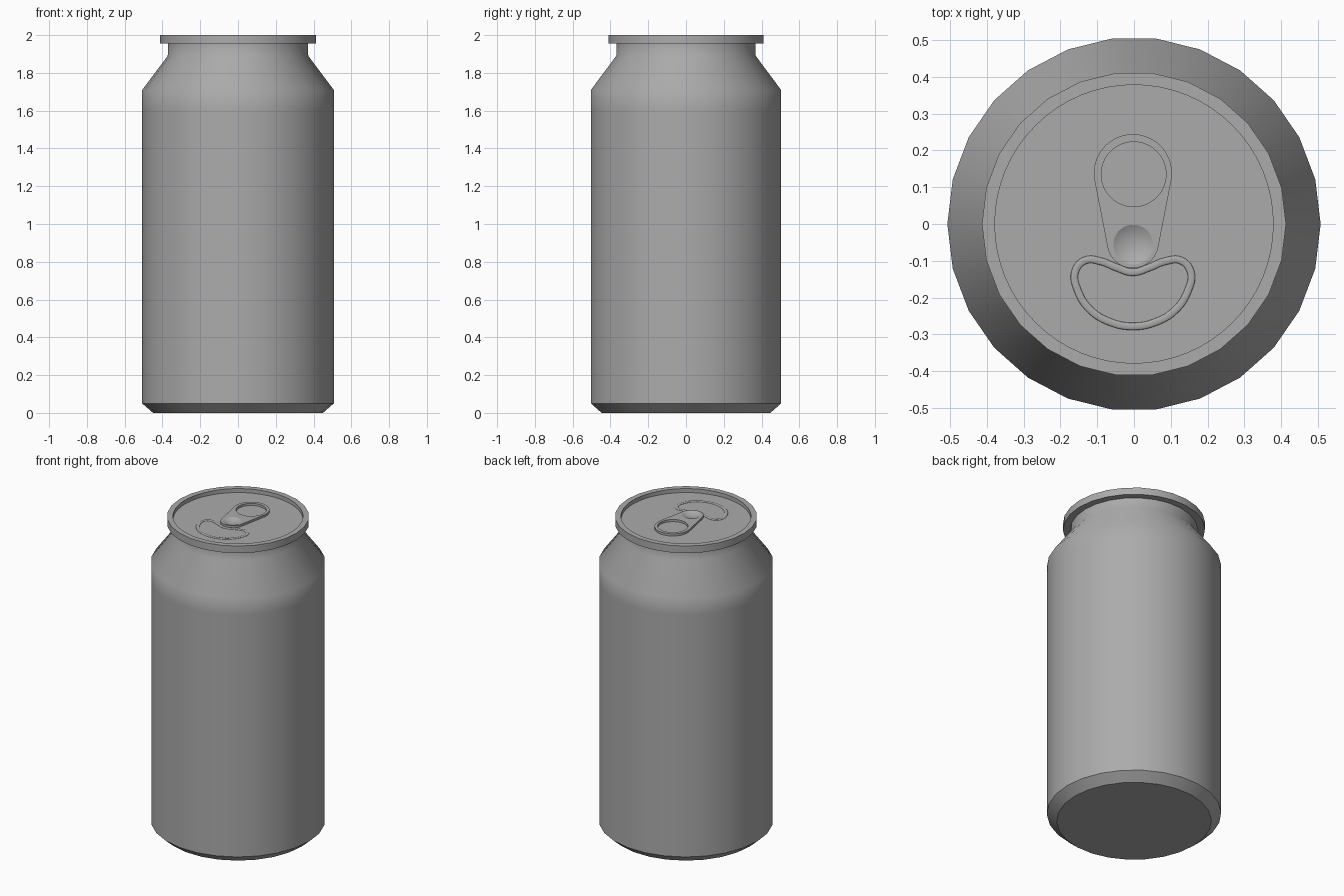
import bpy, bmesh, math
from math import cos, sin, pi, tau, radians

if "Cube" in bpy.data.objects:
    bpy.data.objects.remove(bpy.data.objects["Cube"])

LID = 1.975  # height of the recessed lid surface

metal = bpy.data.materials.new("dark_metal")
metal.diffuse_color = (0.41, 0.41, 0.41, 1)
metal.use_nodes = True
metal.node_tree.nodes["Principled BSDF"].inputs["Base Color"].default_value = metal.diffuse_color


def make(name, bm):
    bmesh.ops.recalc_face_normals(bm, faces=bm.faces)
    me = bpy.data.meshes.new(name)
    bm.to_mesh(me)
    bm.free()
    ob = bpy.data.objects.new(name, me)
    bpy.context.collection.objects.link(ob)
    return ob


def activate(ob):
    bpy.ops.object.select_all(action='DESELECT')
    ob.select_set(True)
    bpy.context.view_layer.objects.active = ob


def finish(ob, angle=40):
    activate(ob)
    bpy.ops.object.shade_smooth_by_angle(angle=radians(angle))
    ob.data.materials.clear()
    ob.data.materials.append(metal)


def lathe(name, profile, n):
    bm = bmesh.new()
    rings = [[bm.verts.new((r * cos(tau * i / n), r * sin(tau * i / n), z))
              for i in range(n)] for r, z in profile]
    for a, b in zip(rings, rings[1:]):
        for i in range(n):
            j = (i + 1) % n
            bm.faces.new((a[i], a[j], b[j], b[i]))
    bm.faces.new(rings[0][::-1])
    bm.faces.new(rings[-1])
    return make(name, bm)


def prism(name, outline, z0, z1):
    bm = bmesh.new()
    f = bm.faces.new([bm.verts.new((x, y, z0)) for x, y in outline])
    top = bmesh.ops.extrude_face_region(bm, geom=[f])['geom']
    bmesh.ops.translate(bm, vec=(0, 0, z1 - z0),
                        verts=[v for v in top if isinstance(v, bmesh.types.BMVert)])
    return make(name, bm)


def arc(cx, cy, r, a0, a1, n):
    return [(cx + r * cos(a0 + (a1 - a0) * i / n), cy + r * sin(a0 + (a1 - a0) * i / n))
            for i in range(n + 1)]


def cut(ob, cutter):
    m = ob.modifiers.new("cut", 'BOOLEAN')
    m.operation, m.solver, m.object = 'DIFFERENCE', 'EXACT', cutter
    activate(ob)
    bpy.ops.object.modifier_apply(modifier=m.name)
    bpy.data.objects.remove(cutter)


# Can body with neck and rim, 26 sides, lid recess cut into the top
body = lathe("can_body", [(0.45, 0), (0.507, 0.05), (0.507, 1.6), (0.507, 1.71),
                          (0.372, 1.89), (0.371, 1.955), (0.413, 1.955), (0.413, 2.0)], 26)
cut(body, lathe("recess_cutter", [(0.378, LID), (0.378, 2.1)], 64))
finish(body)

# Pull tab: tapered plate with round finger hole and a shallow round dimple
TOP = LID + 0.014
t = math.asin((0.106 - 0.07) / 0.188)
outline = (arc(-0.003, 0.138, 0.106, -t, pi + t, 32)
           + arc(-0.003, -0.05, 0.07, pi + t, tau - t, 20))
tab = prism("pull_tab", outline, LID - 0.005, TOP)
cut(tab, prism("hole_cutter", arc(-0.001, 0.135, 0.088, 0, tau, 48)[:-1], LID - 0.05, LID + 0.1))
depth = 0.014
R = (0.054 ** 2 + depth ** 2) / (2 * depth)
bpy.ops.mesh.primitive_uv_sphere_add(segments=40, ring_count=48, radius=R,
                                     location=(-0.002, -0.056, TOP + R - depth))
cut(tab, bpy.context.object)
finish(tab, 24)

# Low bead around the crescent mouth, mirrored half path
half = [(0.045, -0.118), (0.085, -0.102), (0.13, -0.099), (0.157, -0.13),
        (0.15, -0.18), (0.115, -0.234), (0.06, -0.267)]
path = [(0, -0.131)] + half + [(0, -0.278)] + [(-x, y) for x, y in reversed(half)]
cu = bpy.data.curves.new("mouth_bead", 'CURVE')
cu.dimensions = '3D'
cu.bevel_depth = 0.01
cu.bevel_resolution = 3
cu.resolution_u = 6
sp = cu.splines.new('BEZIER')
sp.bezier_points.add(len(path) - 1)
sp.use_cyclic_u = True
for p, (x, y) in zip(sp.bezier_points, path):
    p.co = (x, y, 0)
    p.handle_left_type = p.handle_right_type = 'AUTO'
bead = bpy.data.objects.new("mouth_bead", cu)
bpy.context.collection.objects.link(bead)
bead.location = (-0.003, 0, LID)
bead.scale.z = 0.4
activate(bead)
bpy.ops.object.convert(target='MESH')
finish(bpy.context.object, 60)
